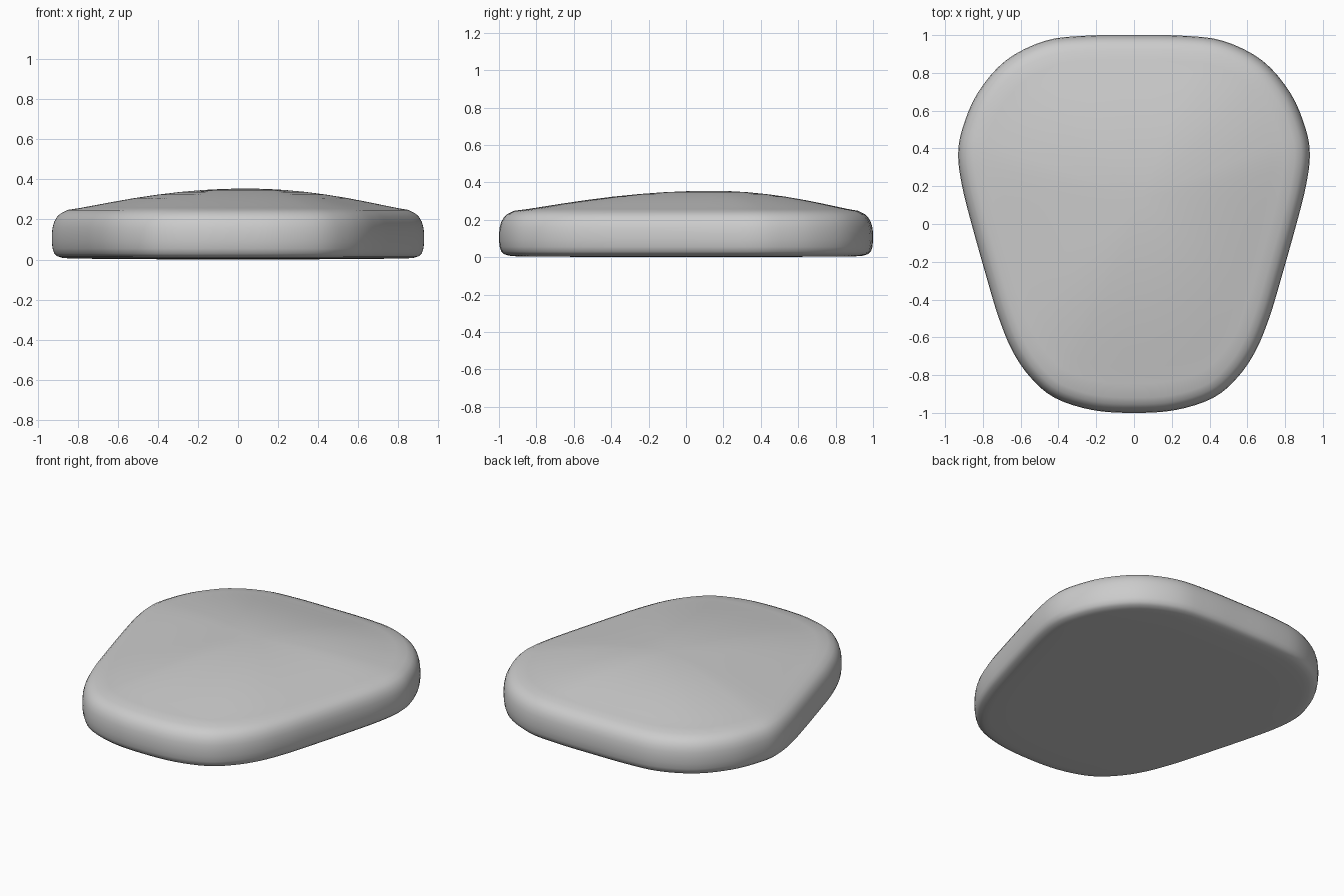
import bpy, bmesh, math
from mathutils import Vector

if "Cube" in bpy.data.objects:
    bpy.data.objects.remove(bpy.data.objects["Cube"])

# Right half of the outline, back to front; mirrored for the left half
half = [(0, 1), (.25, .997), (.47, .97), (.68, .865), (.83, .69), (.91, .5),
        (.931, .36), (.91, .2), (.86, 0), (.77, -.32), (.715, -.5), (.645, -.67),
        (.55, -.81), (.42, -.92), (.22, -.985), (0, -1)]
ctrl = [Vector(p) for p in half]
ctrl += [Vector((-p.x, p.y)) for p in reversed(ctrl[1:-1])]


def spline(pts, steps):
    """Closed Catmull-Rom curve through the points."""
    out, n = [], len(pts)
    for i in range(n):
        a, b, c, d = (pts[(i + k) % n] for k in (-1, 0, 1, 2))
        for s in range(steps):
            t = s / steps
            out.append(.5 * (2 * b + (c - a) * t + (2 * a - 5 * b + 4 * c - d) * t ** 2
                             + (3 * b - a - 3 * c + d) * t ** 3))
    return out


outline = spline(ctrl, 4)
N = len(outline)


def inset(d):
    res = []
    for i, p in enumerate(outline):
        t = (outline[(i + 1) % N] - outline[i - 1]).normalized()
        res.append(p + Vector((t.y, -t.x)) * d)
    return res


bm = bmesh.new()
rings = []


def add_ring(pts, zs):
    rings.append([bm.verts.new((p.x, p.y, z)) for p, z in zip(pts, zs)])


# Nearly flat underside, then the rounded side wall (inset, height)
base = inset(.09)
for s in (.3, .6, .85):
    add_ring([p * s for p in base], [.005 * s * s] * N)
for d, z in [(.09, .005), (.055, .008), (.028, .016), (.012, .03), (.004, .055), (0, .09),
             (0, .125), (.004, .16), (.012, .188), (.026, .213), (.045, .231)]:
    add_ring(inset(d), [z] * N)

# Domed top, highest point slightly off centre
rim, peak = inset(.08), Vector((.04, .14))
for s in (1, .93, .85, .75, .63, .5, .37, .24, .12):
    add_ring([peak + (p - peak) * s for p in rim], [.248 + .107 * (1 - s * s) ** 1.2] * N)

for a, b in zip(rings, rings[1:]):
    for i in range(N):
        j = (i + 1) % N
        bm.faces.new((a[i], a[j], b[j], b[i]))
for ring, c in ((rings[0], (0, 0, 0)), (rings[-1], (peak.x, peak.y, .355))):
    v = bm.verts.new(c)
    for i in range(N):
        bm.faces.new((ring[i], ring[(i + 1) % N], v))
bmesh.ops.recalc_face_normals(bm, faces=bm.faces[:])
for f in bm.faces:
    f.smooth = True

mesh = bpy.data.meshes.new("flat_stone")
bm.to_mesh(mesh)
bm.free()
bpy.context.collection.objects.link(bpy.data.objects.new("flat_stone", mesh))
